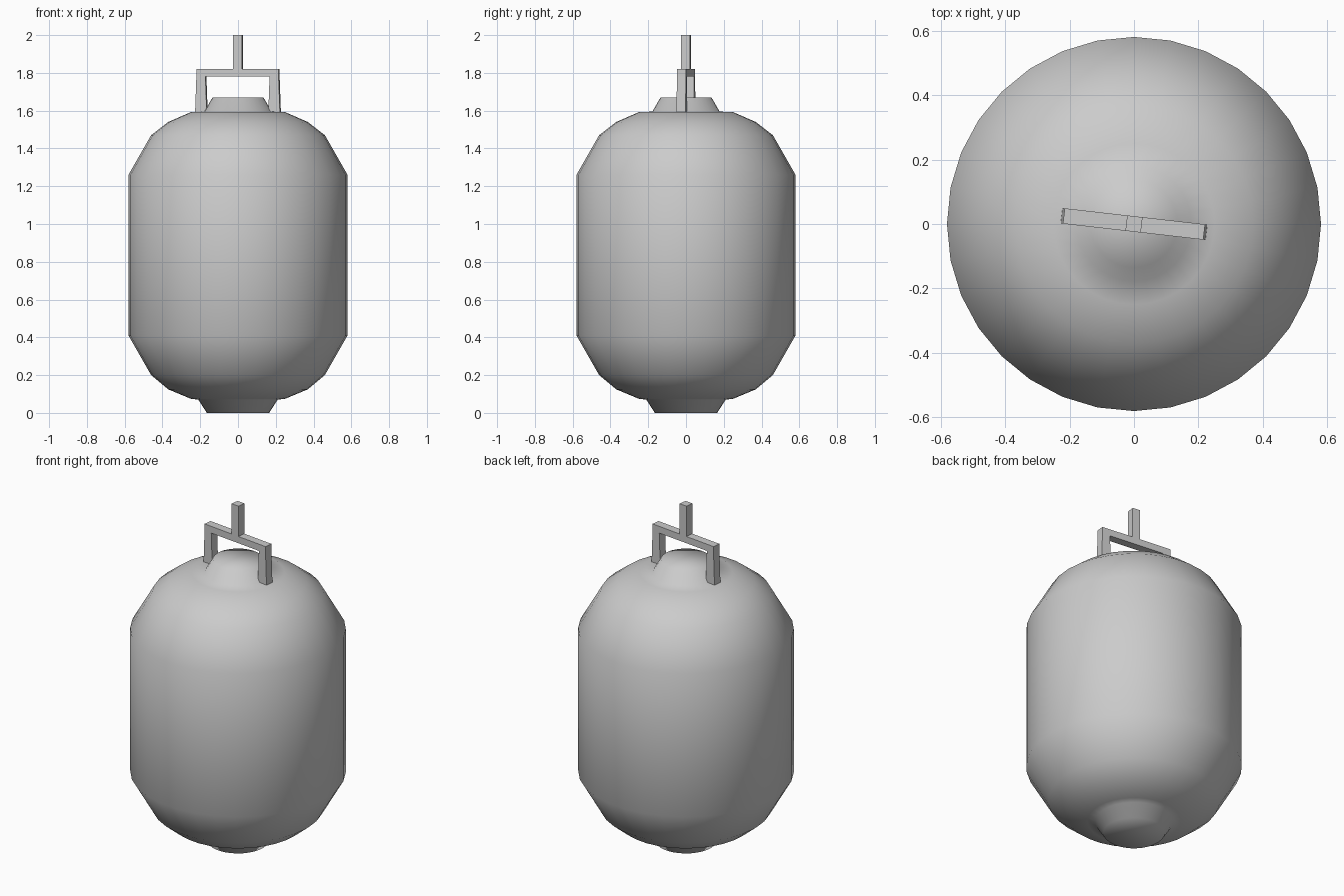
import bpy, bmesh, math
from mathutils import Matrix, Vector

if "Cube" in bpy.data.objects:
    bpy.data.objects.remove(bpy.data.objects["Cube"])

SIDES = 32
TILT = math.radians(-6.5)


def finish(name, bm):
    bmesh.ops.recalc_face_normals(bm, faces=bm.faces)
    me = bpy.data.meshes.new(name)
    bm.to_mesh(me)
    bm.free()
    ob = bpy.data.objects.new(name, me)
    bpy.context.collection.objects.link(ob)
    return ob


def lathe(name, profile):
    bm = bmesh.new()
    rings = []
    for r, z in profile:
        rings.append([bm.verts.new((r * math.cos(2 * math.pi * i / SIDES),
                                    r * math.sin(2 * math.pi * i / SIDES), z))
                      for i in range(SIDES)])
    for a, b in zip(rings, rings[1:]):
        for i in range(SIDES):
            j = (i + 1) % SIDES
            bm.faces.new((a[i], a[j], b[j], b[i]))
    bm.faces.new(rings[0])
    bm.faces.new(rings[-1])
    ob = finish(name, bm)
    for p in ob.data.polygons:
        p.use_smooth = True
    return ob


def bar(name, x0, x1, z0, z1, flare=0.0, depth=0.048):
    """Box turned with the handle; flare widens its lower end."""
    bm = bmesh.new()
    bmesh.ops.create_cube(bm, size=1)
    for v in bm.verts:
        low = v.co.z < 0
        x = (x0 + x1) / 2 + v.co.x * (x1 - x0 + (flare if low else 0))
        v.co = Vector((x, v.co.y * depth, z0 if low else z1))
    bm.transform(Matrix.Rotation(TILT, 4, 'Z'))
    return finish(name, bm)


# Rounded lantern body with small end collars
lathe("lantern_body", [
    (0.165, 0.0), (0.21, 0.07), (0.25, 0.075), (0.37, 0.125), (0.46, 0.2),
    (0.58, 0.41), (0.58, 1.26), (0.46, 1.47), (0.37, 1.54), (0.25, 1.592),
    (0.178, 1.595), (0.135, 1.67)])

# Hanger: two legs, crossbar and stem
bar("hanger_left_leg", -0.219, -0.171, 1.575, 1.782, 0.015)
bar("hanger_right_leg", 0.171, 0.219, 1.575, 1.782, 0.015)
bar("hanger_crossbar", -0.219, 0.219, 1.78, 1.82)
bar("hanger_stem", -0.024, 0.024, 1.81, 2.0)
